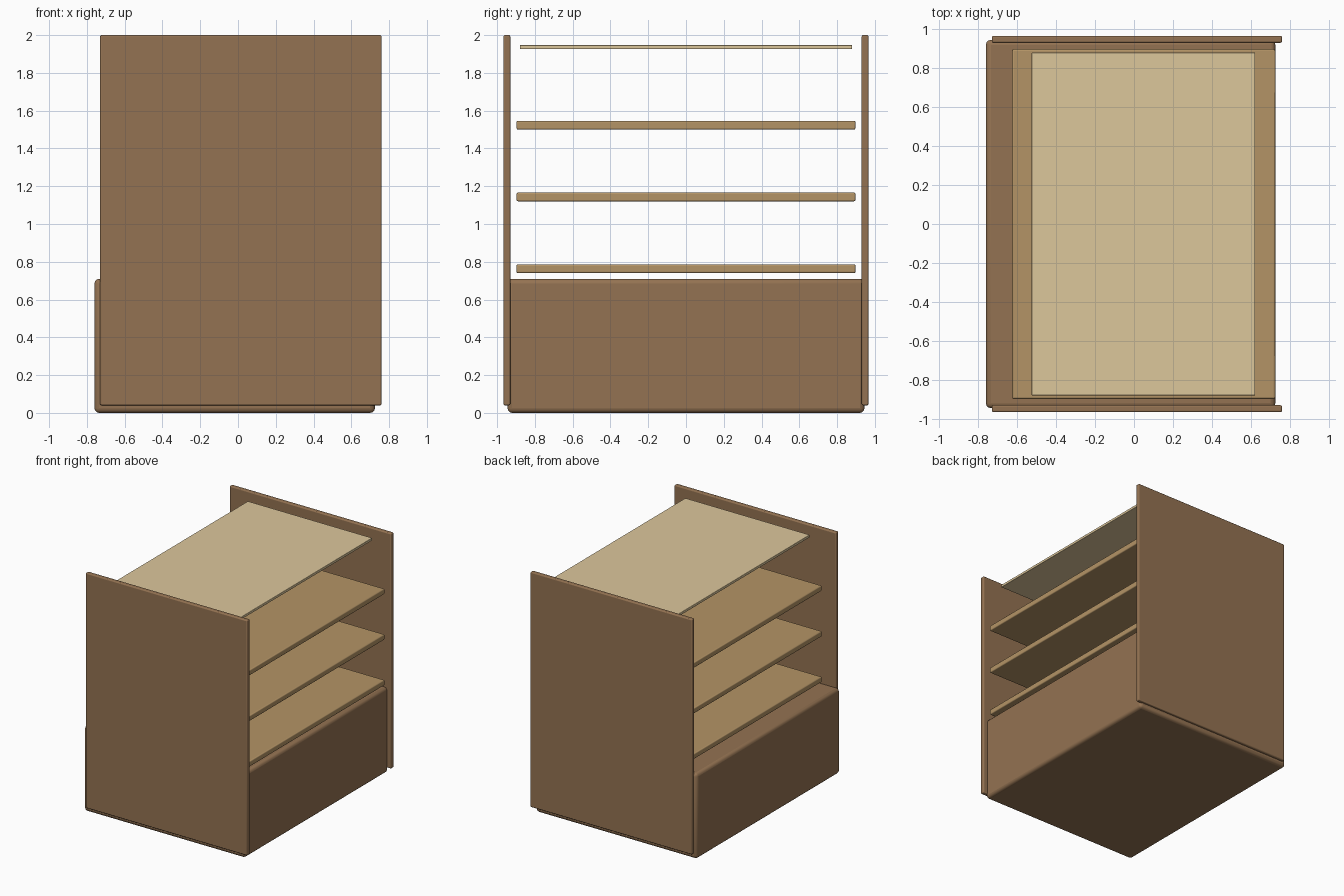
import bpy

if "Cube" in bpy.data.objects:
    bpy.data.objects.remove(bpy.data.objects["Cube"])


def material(name, color):
    m = bpy.data.materials.new(name)
    m.diffuse_color = (*color, 1)
    m.use_nodes = True
    m.node_tree.nodes["Principled BSDF"].inputs["Base Color"].default_value = m.diffuse_color
    return m


walnut = material("walnut", (0.296, 0.17, 0.084))
oak = material("oak", (0.456, 0.296, 0.133))
pale = material("pale_wood", (0.72, 0.57, 0.33))


def board(name, x, y, z, bevel, mat):
    """Rounded box spanning the given (min, max) ranges."""
    spans = (x, y, z)
    bpy.ops.mesh.primitive_cube_add(size=1, location=[(a + b) / 2 for a, b in spans])
    ob = bpy.context.object
    ob.name = name
    ob.scale = [b - a for a, b in spans]
    bpy.ops.object.transform_apply(location=False, rotation=False, scale=True)
    ob.data.materials.append(mat)
    mod = ob.modifiers.new("rounded_edges", 'BEVEL')
    mod.width = bevel
    mod.segments = 3
    bpy.ops.object.shade_smooth_by_angle()
    return ob


# Solid lower cabinet
board("base_cabinet", (-0.76, 0.725), (-0.945, 0.945), (0.0, 0.71), 0.025, walnut)

# Upright side panels
for name, s in (("front_panel", -1), ("back_panel", 1)):
    y = sorted((s * 0.93, s * 0.966))
    board(name, (-0.73, 0.76), y, (0.04, 2.0), 0.008, walnut)

# Three evenly spaced shelves
for i in range(3):
    z = 0.74 + i * 0.38
    board(f"shelf_{i + 1}", (-0.625, 0.725), (-0.897, 0.897), (z, z + 0.046), 0.008, oak)

# Thin top panel
board("top_panel", (-0.525, 0.622), (-0.88, 0.88), (1.926, 1.948), 0.004, pale)
